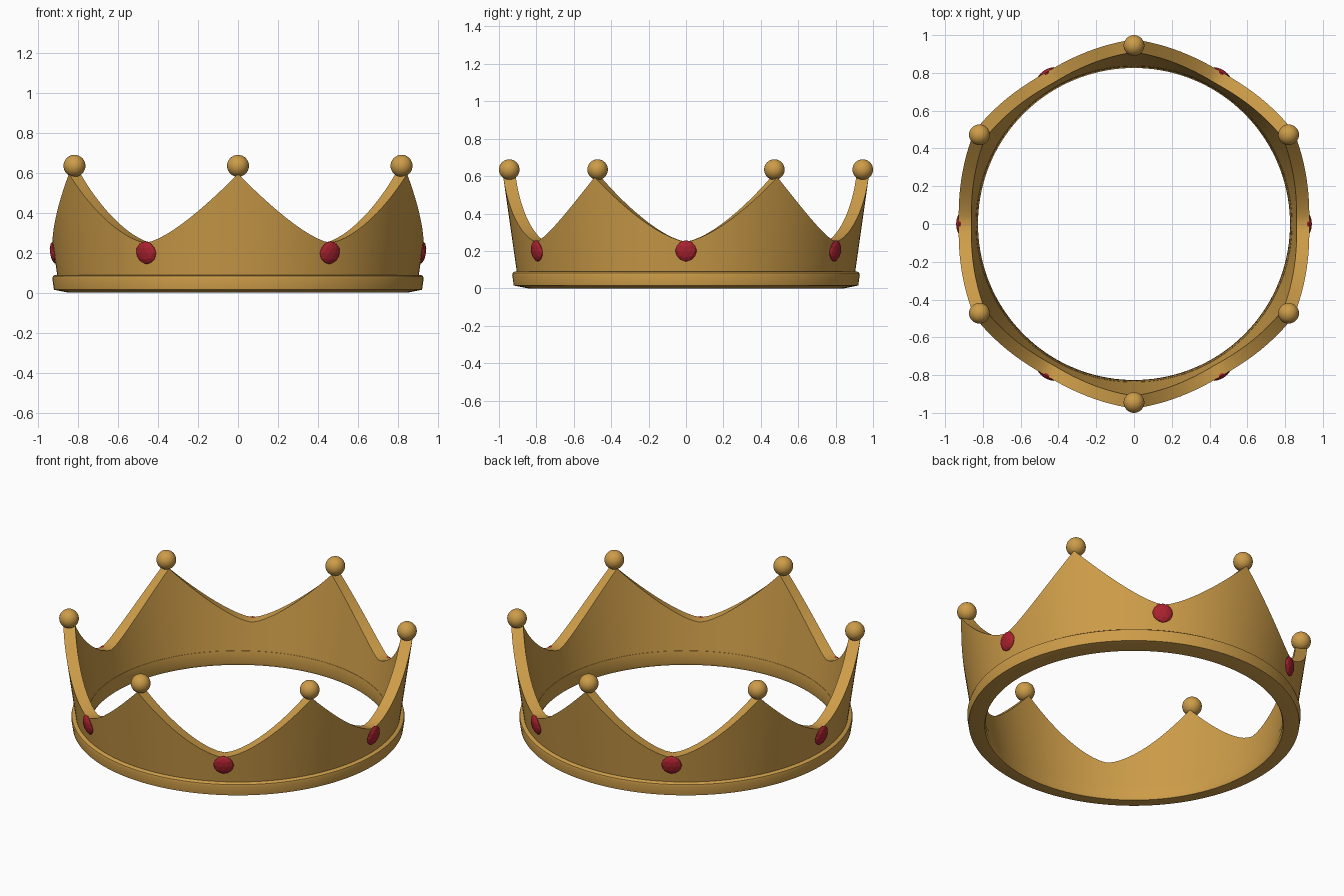
import bpy
import bmesh
from math import sin, cos, pi, radians
from mathutils import Matrix, Vector

cube = bpy.data.objects.get("Cube")
if cube:
    bpy.data.objects.remove(cube, do_unlink=True)

POINTS = 6
SEGMENTS = 144
VALLEY, TIP = 0.25, 0.595


def make_material(name, color, metallic=0.0):
    mat = bpy.data.materials.new(name)
    mat.use_nodes = True
    mat.diffuse_color = color
    mat.node_tree.nodes["Principled BSDF"].inputs["Base Color"].default_value = color
    return mat


gold = make_material("gold", (0.61, 0.335, 0.066, 1))
ruby = make_material("ruby", (0.40, 0.016, 0.028, 1))


def make_object(name, bm, mat, smooth=True):
    bmesh.ops.recalc_face_normals(bm, faces=bm.faces)
    mesh = bpy.data.meshes.new(name)
    bm.to_mesh(mesh)
    bm.free()
    mesh.materials.append(mat)
    obj = bpy.data.objects.new(name, mesh)
    bpy.context.collection.objects.link(obj)
    if smooth:
        bpy.ops.object.select_all(action="DESELECT")
        obj.select_set(True)
        bpy.context.view_layer.objects.active = obj
        bpy.ops.object.shade_smooth_by_angle(angle=radians(35))
    return obj


def ring_from_sections(name, section):
    """Sweep a closed (radius, z) section, which may vary with angle, around z."""
    bm = bmesh.new()
    loops = []
    for i in range(SEGMENTS):
        a = 2 * pi * i / SEGMENTS
        loops.append([bm.verts.new((r * cos(a), r * sin(a), z)) for r, z in section(a)])
    for i, here in enumerate(loops):
        there = loops[(i + 1) % SEGMENTS]
        for k in range(len(here)):
            n = (k + 1) % len(here)
            bm.faces.new((here[k], there[k], there[n], here[n]))
    return make_object(name, bm, gold)


def outer_radius(z):
    return 0.905 + 0.143 * (z - 0.09)


# Flared wall with six swooping points
def wall_section(a):
    step = 2 * pi / POINTS
    offset = abs((a + step / 2) % step - step / 2) / (step / 2)
    top = VALLEY + (TIP - VALLEY) * offset ** 1.5
    low = 0.07
    return [(outer_radius(low), low), (outer_radius(top), top),
            (outer_radius(top) - 0.067, top), (outer_radius(low) - 0.067, low)]


ring_from_sections("crown_wall", wall_section)

# Rounded base band
BAND = [(0.832, 0.0), (0.845, 0.0), (0.921, 0.015), (0.929, 0.07), (0.926, 0.083),
        (0.916, 0.09), (0.85, 0.09), (0.836, 0.085), (0.826, 0.015)]
ring_from_sections("base_band", lambda a: BAND)

# A ball on each point and a flattened gem under each valley
for i in range(POINTS):
    a = 2 * pi * i / POINTS
    tip_a = a + pi / POINTS

    bm = bmesh.new()
    place = Matrix.Translation(Vector((0.945 * cos(tip_a), 0.945 * sin(tip_a), 0.635)))
    bmesh.ops.create_uvsphere(bm, u_segments=32, v_segments=16, radius=0.055, matrix=place)
    make_object(f"point_ball_{i + 1}", bm, gold)

    bm = bmesh.new()
    place = (Matrix.Rotation(a, 4, "Z") @ Matrix.Translation((0.918, 0, 0.2))
             @ Matrix.Rotation(0.14, 4, "Y") @ Matrix.Diagonal((0.4, 1, 1, 1)))
    bmesh.ops.create_icosphere(bm, subdivisions=2, radius=0.058, matrix=place)
    make_object(f"gem_{i + 1}", bm, ruby, smooth=False)
